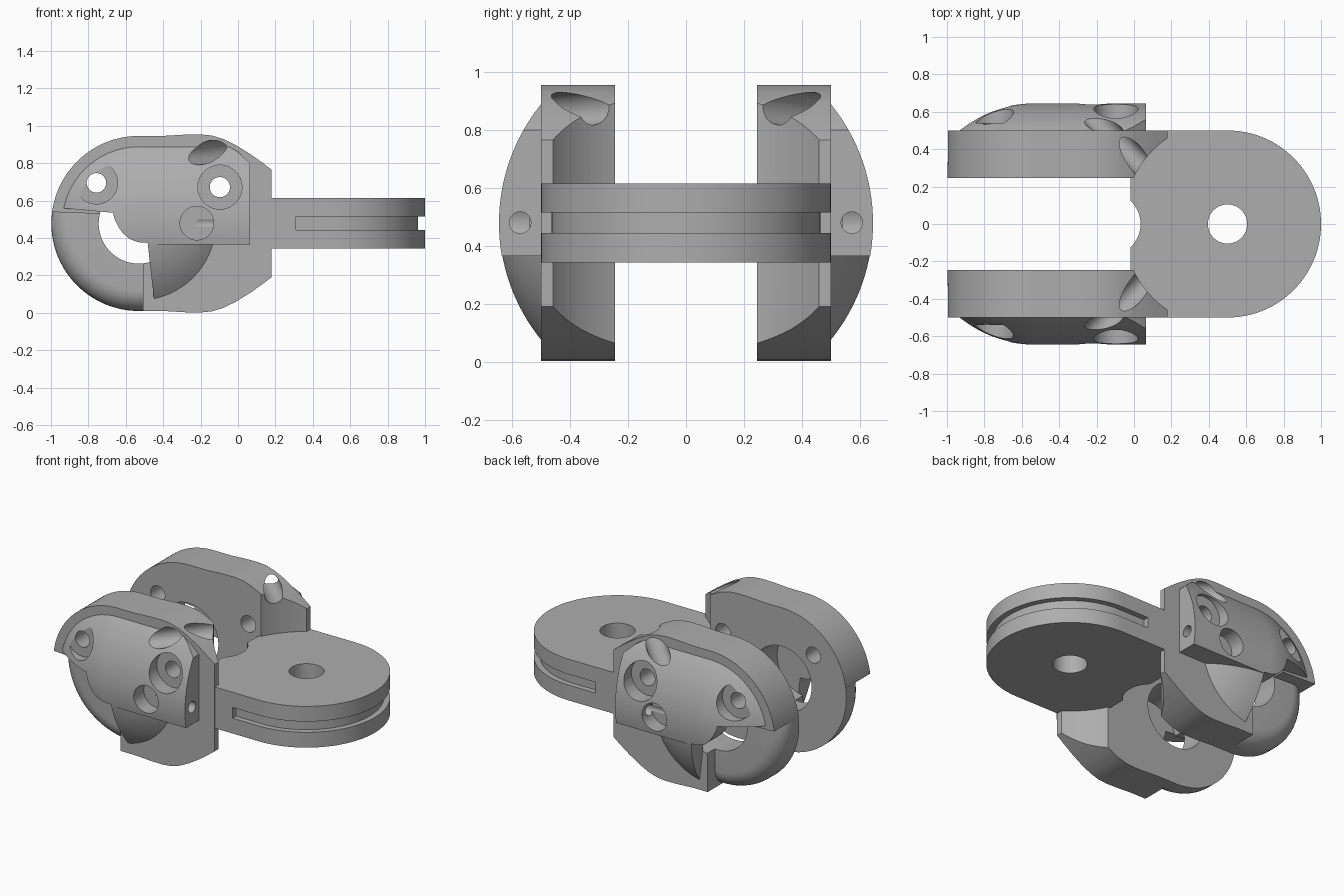
import bpy, bmesh
from math import sin, cos, pi, radians, acos
from mathutils import Vector

if "Cube" in bpy.data.objects:
    bpy.data.objects.remove(bpy.data.objects["Cube"])

grey = bpy.data.materials.new("matte_grey")
grey.use_nodes = True
grey.diffuse_color = (0.42, 0.42, 0.42, 1)
grey.node_tree.nodes["Principled BSDF"].inputs["Base Color"].default_value = grey.diffuse_color

MID = 0.478                       # height of the symmetry plane
HUB = Vector((-0.53, 0, MID))     # centre of the rounded end


def finish(name, bm):
    bmesh.ops.recalc_face_normals(bm, faces=bm.faces)
    mesh = bpy.data.meshes.new(name)
    bm.to_mesh(mesh)
    bm.free()
    mesh.materials.append(grey)
    obj = bpy.data.objects.new(name, mesh)
    bpy.context.collection.objects.link(obj)
    return obj


def prism(name, points, axis, low, high):
    """Extrude a closed outline along the y or the z axis."""
    place = (lambda p: (p[0], low, p[1])) if axis == "y" else (lambda p: (p[0], p[1], low))
    step = (0, high - low, 0) if axis == "y" else (0, 0, high - low)
    bm = bmesh.new()
    face = bm.faces.new([bm.verts.new(place(p)) for p in points])
    out = bmesh.ops.extrude_face_region(bm, geom=[face])
    moved = [v for v in out["geom"] if isinstance(v, bmesh.types.BMVert)]
    bmesh.ops.translate(bm, verts=moved, vec=step)
    return finish(name, bm)


def rod(start, end, radius, sides=48):
    a, b = Vector(start), Vector(end)
    bm = bmesh.new()
    bmesh.ops.create_cone(bm, cap_ends=True, segments=sides, radius1=radius,
                          radius2=radius, depth=(b - a).length)
    turn = (b - a).to_track_quat("Z", "Y").to_matrix().to_4x4()
    turn.translation = (a + b) / 2
    bmesh.ops.transform(bm, matrix=turn, verts=bm.verts)
    return finish("cutter", bm)


def combine(obj, other, operation="DIFFERENCE"):
    mod = obj.modifiers.new("combine", "BOOLEAN")
    mod.operation, mod.solver, mod.object = operation, "EXACT", other
    bpy.context.view_layer.update()
    bpy.context.view_layer.objects.active = obj
    bpy.ops.object.modifier_apply(modifier=mod.name)
    bpy.data.objects.remove(other)


def arc(cx, cy, r, a0, a1, n=32):
    steps = [radians(a0 + (a1 - a0) * i / n) for i in range(n + 1)]
    return [(cx + r * cos(a), cy + r * sin(a)) for a in steps]


def smooth(obj):
    bpy.ops.object.select_all(action="DESELECT")
    obj.select_set(True)
    bpy.context.view_layer.objects.active = obj
    bpy.ops.object.shade_smooth_by_angle(angle=radians(28))


def mirror_copy(obj, name):
    bm = bmesh.new()
    bm.from_mesh(obj.data)
    for v in bm.verts:
        v.co.y *= -1
    twin = finish(name, bm)
    smooth(twin)


# Tongue: flat plate with a round end, pin hole, relief and rim groove
side = [(-0.02, 0.25), (0.05, 0.4), (0.17, 0.499)]
outline = [(x, -y) for x, y in side] + arc(0.5, 0, 0.5, -90, 90, 64) + side[::-1]
tongue = prism("tongue", outline, "z", 0.343, 0.615)
combine(tongue, rod((0.5, 0, 0), (0.5, 0, 1), 0.105))
combine(tongue, rod((-0.135, 0, 0), (-0.135, 0, 1), 0.17))
groove = prism("groove", [(0.31, -0.6), (1.1, -0.6), (1.1, 0.6), (0.31, 0.6)], "z", 0.444, 0.515)
inner = [(0.2, -0.463)] + arc(0.5, 0, 0.463, -90, 90, 64) + [(0.2, 0.463)]
combine(groove, prism("inner", inner, "z", 0.3, 0.7))
combine(tongue, groove)
smooth(tongue)

# Side plate: rounded end, gentle hump, tapered nose
hump = [(-0.4, 0.946), (-0.28, 0.953), (-0.2, 0.954), (-0.14, 0.948), (-0.08, 0.93),
        (-0.01, 0.896), (0.07, 0.846), (0.13, 0.803), (0.18, 0.765)]
outline = hump[::-1] + arc(HUB.x, MID, 0.468, 90, 270, 64)
outline += [(x, 2 * MID - z) for x, z in hump]
plate = prism("side_plate_left", outline, "y", 0.245, 0.5)
window = [(-1.2, 0.547), (-0.75, 0.53), (-0.505, 0.48), (-0.505, 0.265), (-0.51, -0.1), (-1.2, -0.1)]
combine(plate, prism("window", window, "y", 0.2, 0.6))
combine(plate, rod((0.5, 0, -0.1), (0.5, 0, 1.1), 0.56, 128))
combine(plate, rod(HUB, HUB + Vector((0, 1, 0)), 0.215, 64))

# Quarter ring: thinner, with a rounded outer edge
ring = prism("quarter_ring_left", arc(HUB.x, MID, 0.468, 0, 360, 96)[:-1], "y", 0.245, 0.42)
bm = bmesh.new()
bm.from_mesh(ring.data)
rim = [e for e in bm.edges if all(v.co.y > 0.4 for v in e.verts)]
bmesh.ops.bevel(bm, geom=rim, offset=0.11, segments=8, profile=0.5, affect="EDGES")
bm.to_mesh(ring.data)
bm.free()
combine(ring, rod(HUB, HUB + Vector((0, 1, 0)), 0.215, 64))
combine(ring, prism("keep", window, "y", 0.2, 0.6), "INTERSECT")

# Domed cover: spherical end carried straight on to a flat end
R, DEPTH, END = 0.652, -0.007, 0.065
rims = [acos((0.5 - DEPTH) / R) * i / 16 for i in range(17)]


def dome(name, end_x, x_min, z_min, z_max):
    bm = bmesh.new()
    for t in rims:
        for k in range(64):
            a = 2 * pi * k / 64
            spot = (HUB.x + R * sin(t) * cos(a), DEPTH + R * cos(t), MID + R * sin(t) * sin(a))
            bm.verts.new(spot)
        if end_x is not None:
            for s in (-1, 1):
                bm.verts.new((end_x, DEPTH + R * cos(t), MID + s * R * sin(t)))
    bmesh.ops.remove_doubles(bm, verts=bm.verts, dist=0.0005)
    out = bmesh.ops.convex_hull(bm, input=bm.verts)
    spare = {v for v in out["geom_interior"] if isinstance(v, bmesh.types.BMVert)}
    bmesh.ops.delete(bm, geom=list(spare), context="VERTS")
    for co, no in (((0, 0, z_min), (0, 0, -1)), ((0, 0, z_max), (0, 0, 1)), ((x_min, 0, 0), (-1, 0, 0))):
        whole = bm.verts[:] + bm.edges[:] + bm.faces[:]
        bmesh.ops.bisect_plane(bm, geom=whole, plane_co=co, plane_no=no, clear_outer=True)
        bmesh.ops.holes_fill(bm, edges=[e for e in bm.edges if e.is_boundary])
    return finish(name, bm)


cover = dome("domed_cover_left", END, -2, 0.365, 2)
combine(cover, dome("fan", None, -0.5, -1, 0.44), "UNION")
opening = [(-1.2, 0.585), (-0.94, 0.56), (-0.668, 0.535), (-0.66, 0.5), (-0.64, 0.46), (-0.615, 0.425),
           (-0.58, 0.395), (-0.535, 0.378), (-0.483, 0.374), (-0.45, 0.08), (-0.44, 0), (-1.2, 0)]
combine(cover, prism("opening", opening, "y", 0.4, 0.8))
shoulder = [(-0.05, 0.9), (-0.04, 0.885), (0, 0.86), (0.065, 0.8), (0.2, 0.7), (0.2, 1), (-0.05, 1)]
combine(cover, prism("shoulder", shoulder, "y", 0.4, 0.8))

# Screw holes, counterbores and cable channels
for x, z, bore, hole in ((-0.757, 0.695, 0.113, 0.052), (-0.097, 0.672, 0.118, 0.054), (-0.22, 0.48, 0.09, 0)):
    combine(cover, rod((x, 0.54, z), (x, 0.8, z), bore))
    if hole:
        for part in (cover, plate):
            combine(part, rod((x, 0.1, z), (x, 0.8, z), hole))
combine(cover, rod((-0.22, 0.572, 0.48), (0.2, 0.572, 0.48), 0.037))
for part in (cover, plate):
    combine(part, rod((0.1, 0.26, 0.885), (-0.24, 0.6, 0.85), 0.062))

# Mirror the side parts to the other side
for part in (plate, ring, cover):
    smooth(part)
    mirror_copy(part, part.name.replace("left", "right"))
